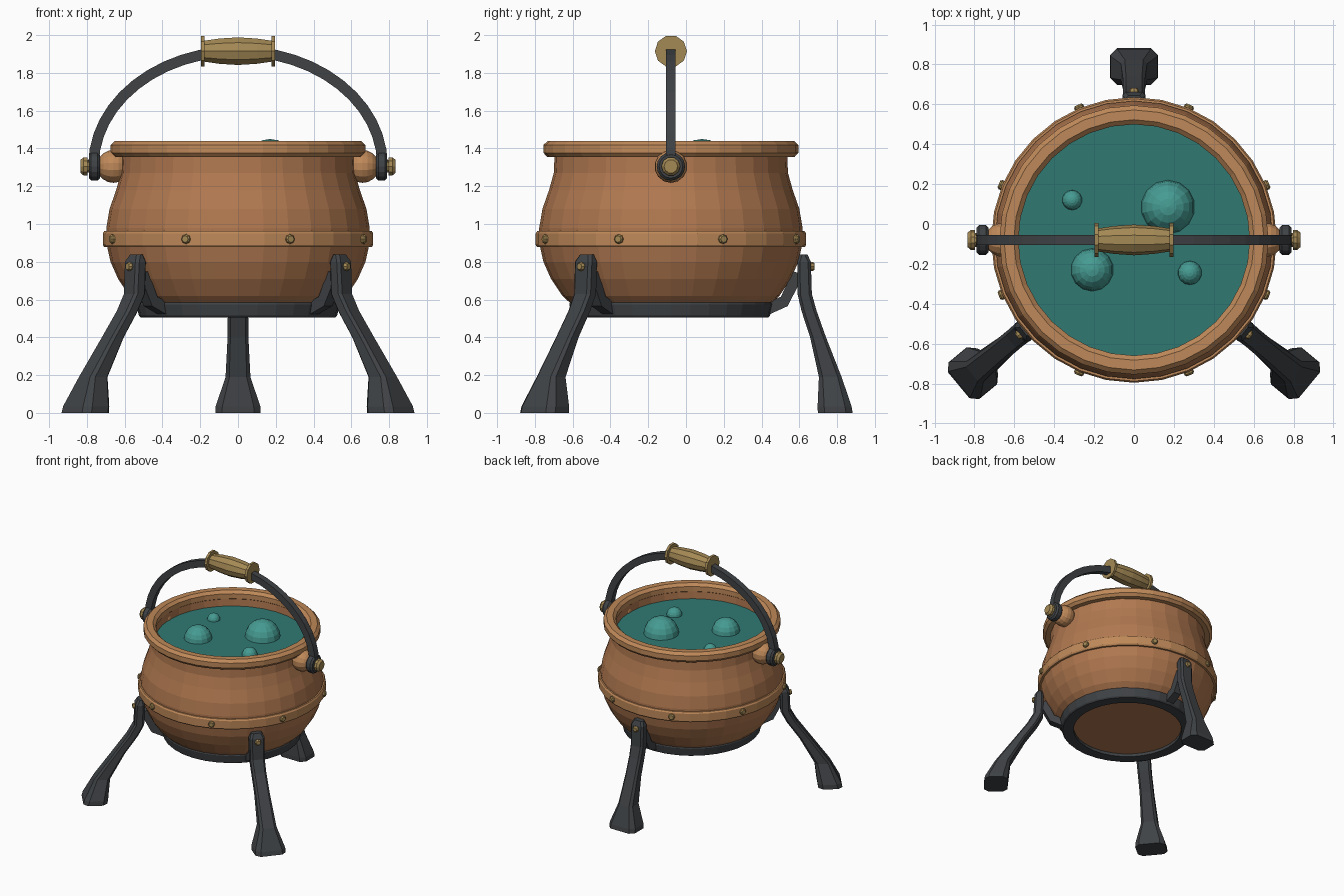
import bpy, bmesh
from math import sin, cos, pi, radians
from mathutils import Vector, Matrix

if "Cube" in bpy.data.objects:
    bpy.data.objects.remove(bpy.data.objects["Cube"])

CY = -0.08          # pot axis in y


def material(name, rgb):
    m = bpy.data.materials.new(name)
    m.diffuse_color = (*rgb, 1)
    m.use_nodes = True
    m.node_tree.nodes["Principled BSDF"].inputs["Base Color"].default_value = m.diffuse_color
    return m


COPPER = material("copper", (0.44, 0.19, 0.08))
RIM = material("light_copper", (0.52, 0.25, 0.10))
IRON = material("iron", (0.05, 0.055, 0.06))
BRASS = material("brass", (0.37, 0.25, 0.09))
BREW = material("brew", (0.03, 0.19, 0.17))
BUBBLE = material("bubble", (0.06, 0.33, 0.29))


def finish(name, bm, mat):
    bmesh.ops.remove_doubles(bm, verts=bm.verts, dist=1e-5)
    bmesh.ops.recalc_face_normals(bm, faces=bm.faces)
    me = bpy.data.meshes.new(name)
    bm.to_mesh(me)
    bm.free()
    me.materials.append(mat)
    ob = bpy.data.objects.new(name, me)
    bpy.context.collection.objects.link(ob)
    return ob


def loft(name, rings, mat, loop=False):
    """Skin a list of equal-sized rings; cap the ends unless looped."""
    bm = bmesh.new()
    vs = [[bm.verts.new(p) for p in r] for r in rings]
    n = len(rings[0])
    for a, b in zip(vs, vs[1:] + vs[:1] if loop else vs[1:]):
        for i in range(n):
            j = (i + 1) % n
            bm.faces.new((a[i], a[j], b[j], b[i]))
    if not loop:
        bm.faces.new(vs[0])
        bm.faces.new(vs[-1])
    return finish(name, bm, mat)


def lathe(name, profile, mat, segs=32, loop=False, frame=None):
    """Revolve (radius, height) points about the frame's z axis."""
    frame = frame or Matrix.Translation((0, CY, 0))
    rings = [[frame @ Vector((r * cos(2 * pi * i / segs), r * sin(2 * pi * i / segs), z))
              for i in range(segs)] for r, z in profile]
    return loft(name, rings, mat, loop)


def pointing(loc, direction):
    q = Vector(direction).to_track_quat('Z', 'Y')
    return Matrix.Translation(loc) @ q.to_matrix().to_4x4()


def polar(angle, r, z, t=0):
    return Vector((r * cos(angle) - t * sin(angle), CY + r * sin(angle) + t * cos(angle), z))


# Pot body (open shell, with inner wall down to the brew), rolled rim and band
lathe("pot_body", [(0.44, 0.53), (0.52, 0.57), (0.575, 0.62), (0.635, 0.71), (0.675, 0.80),
                   (0.697, 0.90), (0.697, 0.98), (0.68, 1.08), (0.645, 1.18), (0.62, 1.27),
                   (0.615, 1.38), (0.585, 1.38), (0.58, 1.29)], COPPER)
lathe("pot_rim", [(0.605, 1.355), (0.655, 1.355), (0.675, 1.377), (0.675, 1.418), (0.652, 1.44),
                  (0.603, 1.44), (0.58, 1.418), (0.58, 1.377)], RIM, loop=True)
lathe("pot_band", [(0.68, 0.877), (0.708, 0.877), (0.716, 0.889), (0.716, 0.95), (0.708, 0.962),
                   (0.68, 0.962)], RIM, loop=True)

# Iron base ring
lathe("base_ring", [(0.43, 0.505), (0.515, 0.505), (0.525, 0.515), (0.538, 0.575), (0.53, 0.595),
                    (0.43, 0.595)], IRON, loop=True)

# Band rivets
RIVET = [(1, -0.5), (1, 0.35), (0.7, 0.7)]
for k in range(8):
    a = radians(22.5 + 45 * k)
    lathe(f"band_rivet_{k}", [(0.025 * r, 0.025 * z) for r, z in RIVET], BRASS, 8,
          frame=pointing(polar(a, 0.716, 0.92), (cos(a), sin(a), 0)))

# Brew surface and half-sunk bubbles
lathe("brew", [(0.585, 1.29), (0.585, 1.315)], BREW)
for k, (x, y, r) in enumerate([(0.17, 0.085, 0.135), (-0.21, -0.23, 0.107),
                               (-0.31, 0.12, 0.05), (0.28, -0.245, 0.06)]):
    bm = bmesh.new()
    bmesh.ops.create_uvsphere(bm, u_segments=14, v_segments=10, radius=r,
                              matrix=Matrix.Translation((x, y, 1.315)))
    finish(f"bubble_{k}", bm, BUBBLE)


def chamfered(a, b, c):
    return [(a, b - c), (a - c, b), (c - a, b), (-a, b - c),
            (-a, c - b), (c - a, -b), (a - c, -b), (a, c - b)]


# Legs: height, splay share, half depth, half width, chamfer
LEG = [(0.0, 1.0, 0.092, 0.12, 0.035), (0.035, 0.98, 0.09, 0.118, 0.035),
       (0.19, 0.84, 0.06, 0.066, 0.02), (0.40, 0.45, 0.042, 0.055, 0.015),
       (0.54, 0.16, 0.04, 0.054, 0.015), (0.63, 0.02, 0.038, 0.056, 0.015),
       (0.80, 0.0, 0.036, 0.058, 0.015), (0.838, -0.02, 0.022, 0.042, 0.015)]
for name, deg, splay in (("back", 90, 0.165), ("left", 219.6, 0.345), ("right", 320.4, 0.345)):
    a = radians(deg)
    loft(f"{name}_leg", [[polar(a, 0.705 + splay * s + dr, z, dt) for dr, dt in chamfered(d, w, c)]
                         for z, s, d, w, c in LEG], IRON)
    # Strut joining the leg to the base ring
    loft(f"{name}_leg_strut", [[polar(a, r + dr, z + dz, t) for dr, dz, t in
                                ((-h, k, -0.035), (h, -k, -0.035), (h, -k, 0.035), (-h, k, 0.035))]
                               for r, z, h, k in ((0.51, 0.55, 0.008, 0.03), (0.60, 0.59, 0.018, 0.025),
                                                  (0.675, 0.74, 0.028, 0.01))], IRON)
    lathe(f"{name}_leg_rivet", [(0.024 * r, 0.03 * z) for r, z in RIVET], BRASS, 8,
          frame=pointing(polar(a, 0.74, 0.775), (cos(a), sin(a), 0)))

# Carrying handle: flat bar along a half ellipse
bar = []
for i in range(25):
    t = pi * i / 24
    n = Vector((cos(t) / 0.765, 0, sin(t) / 0.605)).normalized()
    p = Vector((0.765 * cos(t), CY, 1.31 + 0.605 * sin(t)))
    bar.append([p + n * u + Vector((0, v, 0)) for u, v in
                ((0.028, 0.025), (0.028, -0.025), (-0.028, -0.025), (-0.028, 0.025))])
loft("handle_bar", bar, IRON)

# Grip with end collars
grip = pointing((0, CY, 1.915), (1, 0, 0))
lathe("handle_grip", [(0.058, -0.18), (0.07, -0.10), (0.077, 0), (0.07, 0.10), (0.058, 0.18)],
      BRASS, 10, frame=grip)
for s in (-1, 1):
    side = "left" if s < 0 else "right"
    lathe(f"{side}_grip_collar", [(0.085, s * 0.177), (0.085, s * 0.197)], BRASS, 10, frame=grip)
    # Lug on the pot, eye of the bar, and pin with a head
    bm = bmesh.new()
    bmesh.ops.create_uvsphere(bm, u_segments=14, v_segments=10, radius=0.087,
                              matrix=pointing((s * 0.66, CY, 1.305), (s, 0, 0)))
    finish(f"{side}_lug", bm, RIM)
    axle = pointing((0, CY, 1.305), (s, 0, 0))
    lathe(f"{side}_eye", [(0.062, 0.73), (0.075, 0.743), (0.075, 0.777), (0.062, 0.79)],
          IRON, 16, frame=axle)
    lathe(f"{side}_pin", [(0.035, 0.70), (0.035, 0.797), (0.05, 0.797), (0.05, 0.818), (0.036, 0.835)],
          BRASS, 10, frame=axle)
